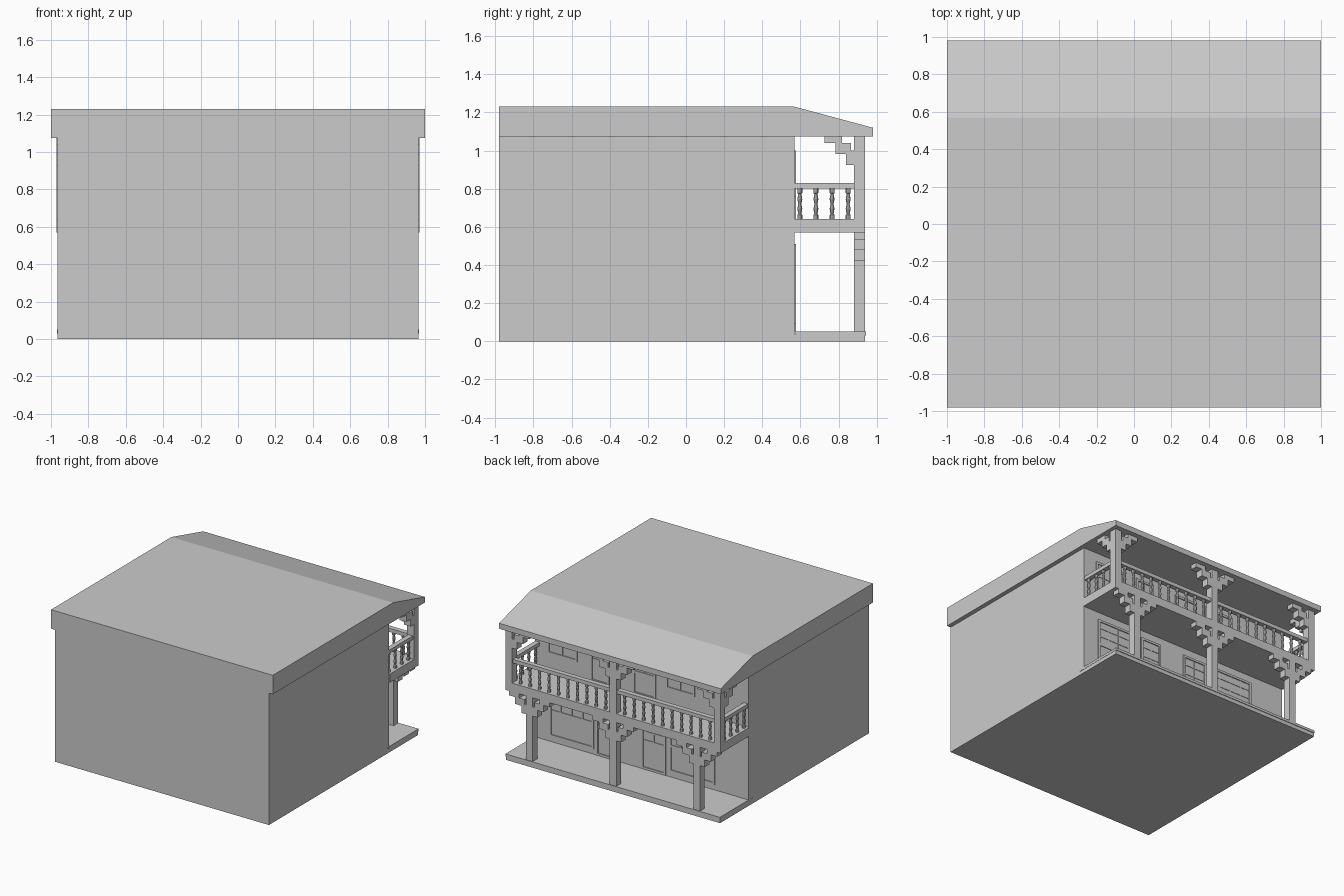
import bpy, math
from mathutils import Matrix

if "Cube" in bpy.data.objects:
    bpy.data.objects.remove(bpy.data.objects["Cube"])


def mesh(name, verts, faces):
    m = bpy.data.meshes.new(name)
    m.from_pydata(verts, [], faces)
    m.update()
    o = bpy.data.objects.new(name, m)
    bpy.context.collection.objects.link(o)
    return o


def box(name, x0, x1, y0, y1, z0, z1):
    x0, x1 = sorted((x0, x1))
    y0, y1 = sorted((y0, y1))
    v = [(x, y, z) for z in (z0, z1) for x, y in ((x0, y0), (x1, y0), (x1, y1), (x0, y1))]
    f = [(3, 2, 1, 0), (4, 5, 6, 7)] + [(i, (i + 1) % 4, (i + 1) % 4 + 4, i + 4) for i in range(4)]
    return mesh(name, v, f)


def prism_x(name, profile, x0, x1):
    # (y, z) profile, counter-clockwise seen from +x
    n = len(profile)
    v = [(x, y, z) for x in (x0, x1) for y, z in profile]
    f = [tuple(range(n - 1, -1, -1)), tuple(range(n, 2 * n))]
    f += [(i, (i + 1) % n, (i + 1) % n + n, i + n) for i in range(n)]
    return mesh(name, v, f)


WALL, FRONT = 0.57, 0.94      # wall plane and outer post plane
FLOOR, DECK0, DECK1, CEIL = 0.05, 0.57, 0.64, 1.075

# Main body and roof
box("house_body", -0.965, 0.965, -0.98, WALL, 0, CEIL)
prism_x("roof", [(-0.98, CEIL), (0.98, CEIL), (0.98, 1.12), (WALL, 1.23), (-0.98, 1.23)], -1, 1)

# Porch floor and balcony deck
box("porch_base", -0.965, 0.965, WALL, FRONT, 0, 0.03)
prism_x("porch_slab", [(0.525, 0.03), (0.945, 0.03), (0.945, 0.05), (0.575, 0.05), (WALL, 0.035), (0.525, 0.05)],
        -0.967, 0.967)
box("balcony_deck", -0.97, 0.97, WALL, FRONT, DECK0, DECK1)


# Stepped brackets: outward offsets from the post face, heights below the beam
STEPS = [(0.0, 0.042, 0.150, 0.075), (0.015, 0.097, 0.092, 0.035), (0.062, 0.154, 0.036, 0.0)]


def bracket_x(x, top, side):
    for a, b, lo, hi in STEPS:
        box("bracket_step", x + side * (0.03 + a), x + side * (0.03 + b), 0.88, FRONT, top - lo, top - hi)


def bracket_y(x, top):
    for a, b, lo, hi in STEPS:
        box("bracket_step", x - 0.03, x + 0.03, 0.88 - b, 0.88 - a, top - lo, top - hi)


# Posts with their brackets
for x in (-0.755, 0, 0.755):
    box("lower_post", x - 0.03, x + 0.03, 0.88, FRONT, FLOOR, DECK0)
    for s in (-1, 1):
        bracket_x(x, DECK0, s)
for x in (-0.94, 0, 0.94):
    box("upper_post", x - 0.03, x + 0.03, 0.88, FRONT, DECK1, CEIL)
    for s in (-1, 1):
        if x * s <= 0:
            bracket_x(x, CEIL, s)
    if x:
        bracket_y(x, CEIL)

# Turned balusters, one shared mesh
N = 8
PROFILE = [(0.013, 0), (0.013, 0.022), (0.008, 0.028), (0.013, 0.055), (0.008, 0.08),
           (0.013, 0.105), (0.008, 0.132), (0.013, 0.138), (0.013, 0.16)]
bv = [(r * math.cos(2 * math.pi * i / N), r * math.sin(2 * math.pi * i / N), z)
      for r, z in PROFILE for i in range(N)]
bf = [(j * N + i, j * N + (i + 1) % N, (j + 1) * N + (i + 1) % N, (j + 1) * N + i)
      for j in range(len(PROFILE) - 1) for i in range(N)]
baluster_mesh = bpy.data.meshes.new("baluster")
baluster_mesh.from_pydata(bv, [], bf)


def baluster(x, y):
    o = bpy.data.objects.new("baluster", baluster_mesh)
    o.location = (x, y, DECK1)
    bpy.context.collection.objects.link(o)


# Hand rails and balusters
for s in (-1, 1):
    box("front_rail", s * 0.03, s * 0.91, 0.89, 0.93, 0.80, 0.83)
    box("side_rail", s * 0.92, s * 0.96, WALL, 0.88, 0.80, 0.83)
    for i in range(10):
        baluster(s * (0.085 + i * 0.0855), 0.91)
    for i in range(4):
        baluster(s * 0.94, 0.597 + i * 0.0845)


# Framed doors and windows with glazing bars on the porch wall
def opening(name, x0, x1, z0, z1, cols, rows, bar_from=0.0):
    t, y0, y1 = 0.018, WALL - 0.005, WALL + 0.008
    box(name + "_jamb", x0, x0 + t, y0, y1, z0, z1)
    box(name + "_jamb", x1 - t, x1, y0, y1, z0, z1)
    box(name + "_head", x0 + t, x1 - t, y0, y1, z1 - t, z1)
    box(name + "_sill", x0 + t, x1 - t, y0, y1, z0, z0 + t)
    zb = z0 + (z1 - z0) * bar_from
    if bar_from:
        box(name + "_mid_rail", x0 + t, x1 - t, y0, WALL + 0.005, zb - 0.01, zb + 0.01)
    for i in range(1, cols):
        x = x0 + (x1 - x0) * i / cols
        box(name + "_bar", x - 0.004, x + 0.004, y0, WALL + 0.004, zb, z1 - t)
    for i in range(1, rows):
        z = zb + (z1 - zb) * i / rows
        box(name + "_bar", x0 + t, x1 - t, y0, WALL + 0.004, z - 0.004, z + 0.004)


opening("lower_window", 0.43, 0.83, 0.09, 0.51, 4, 3, 0.5)
opening("lower_door", 0.22, 0.41, FLOOR, 0.51, 2, 3, 0.5)
opening("lower_door", -0.22, 0.0, FLOOR, 0.51, 2, 3, 0.5)
opening("lower_window", -0.66, -0.25, 0.09, 0.51, 4, 3, 0.5)
opening("upper_window", 0.58, 0.85, 0.76, 1.0, 2, 2)
opening("upper_door", 0.29, 0.46, DECK1, 1.0, 2, 2, 0.5)
opening("upper_door", -0.13, 0.08, DECK1, 1.0, 2, 2, 0.5)
opening("upper_window", -0.48, -0.22, 0.76, 1.0, 2, 2)
